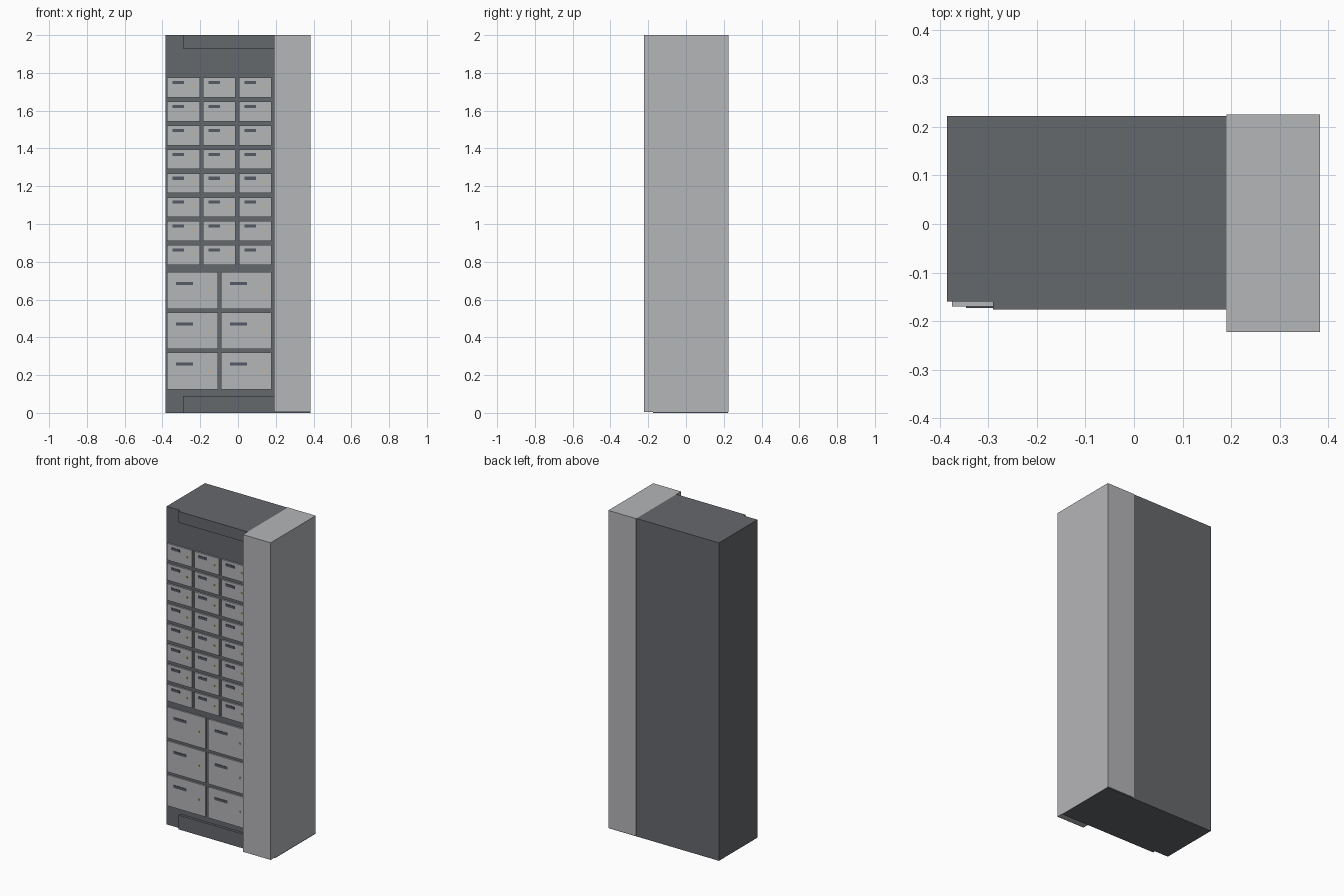
import bpy
import bmesh
from mathutils import Matrix

cube = bpy.data.objects.get("Cube")
if cube:
    bpy.data.objects.remove(cube, do_unlink=True)


def material(name, rgb):
    mat = bpy.data.materials.new(name)
    mat.use_nodes = True
    mat.diffuse_color = (*rgb, 1)
    mat.node_tree.nodes["Principled BSDF"].inputs["Base Color"].default_value = (*rgb, 1)
    return mat


dark_grey = material("dark grey metal", (0.13, 0.14, 0.15))
light_grey = material("light grey metal", (0.46, 0.465, 0.48))
slot_grey = material("slot grey", (0.09, 0.1, 0.13))
gold = material("gold lock", (0.7, 0.45, 0.1))


def finish(bm, name, mat):
    mesh = bpy.data.meshes.new(name)
    bm.to_mesh(mesh)
    bm.free()
    mesh.materials.append(mat)
    obj = bpy.data.objects.new(name, mesh)
    bpy.context.collection.objects.link(obj)
    return obj


def box(name, mat, x, y, z):
    """Box from (low, high) ranges on each axis."""
    bm = bmesh.new()
    centre = [(a + b) / 2 for a, b in (x, y, z)]
    size = [b - a for a, b in (x, y, z)]
    bmesh.ops.create_cube(bm, size=1, matrix=Matrix.Translation(centre) @ Matrix.Diagonal((*size, 1)))
    return finish(bm, name, mat)


def lock(name, x, z):
    bm = bmesh.new()
    turn = Matrix.Translation((x, DOOR - 0.002, z)) @ Matrix.Rotation(1.5708, 4, "X")
    bmesh.ops.create_cone(bm, cap_ends=True, segments=12, radius1=0.005, radius2=0.005,
                          depth=0.008, matrix=turn)
    return finish(bm, name, gold)


LEFT, SPLIT, RIGHT = -0.385, 0.19, 0.383
FRONT, BACK, RAIL, DOOR = -0.16, 0.222, -0.176, -0.17

# Carcass, side column, base plate and raised rails
box("cabinet_body", dark_grey, (LEFT, SPLIT), (FRONT, BACK), (0, 2))
box("side_column", light_grey, (SPLIT, RIGHT), (-0.222, 0.225), (0.005, 2))
box("column_base", dark_grey, (SPLIT, RIGHT), (RAIL, BACK), (0, 0.005))
box("top_rail", dark_grey, (-0.29, SPLIT), (RAIL, FRONT), (1.93, 2))
box("bottom_rail", dark_grey, (-0.29, SPLIT), (RAIL, FRONT), (0, 0.09))


def locker(name, x, top, width, height, slot, lock_at):
    """Door with a letter slot and a lock; slot is (inset, drop, width)."""
    inset, drop, slot_width = slot
    box(name + "_door", light_grey, (x, x + width), (DOOR, FRONT), (top - height, top))
    box(name + "_slot", slot_grey, (x + inset, x + inset + slot_width),
        (DOOR - 0.003, DOOR), (top - drop - 0.016, top - drop))
    lock(name + "_lock", x + lock_at[0], top - lock_at[1])


# Small lockers: eight rows of three
for row in range(8):
    for col in range(3):
        locker(f"small_{row}_{col}", -0.375 + col * 0.19, 1.775 - row * 0.1267,
               0.173, 0.105, (0.029, 0.018, 0.06), (0.14, 0.05))

# Large lockers: three rows of two
for row in range(3):
    for col in range(2):
        locker(f"large_{row}_{col}", -0.375 + col * 0.285, 0.746 - row * 0.2135,
               0.268, 0.195, (0.047, 0.053, 0.09), (0.222, 0.097))
